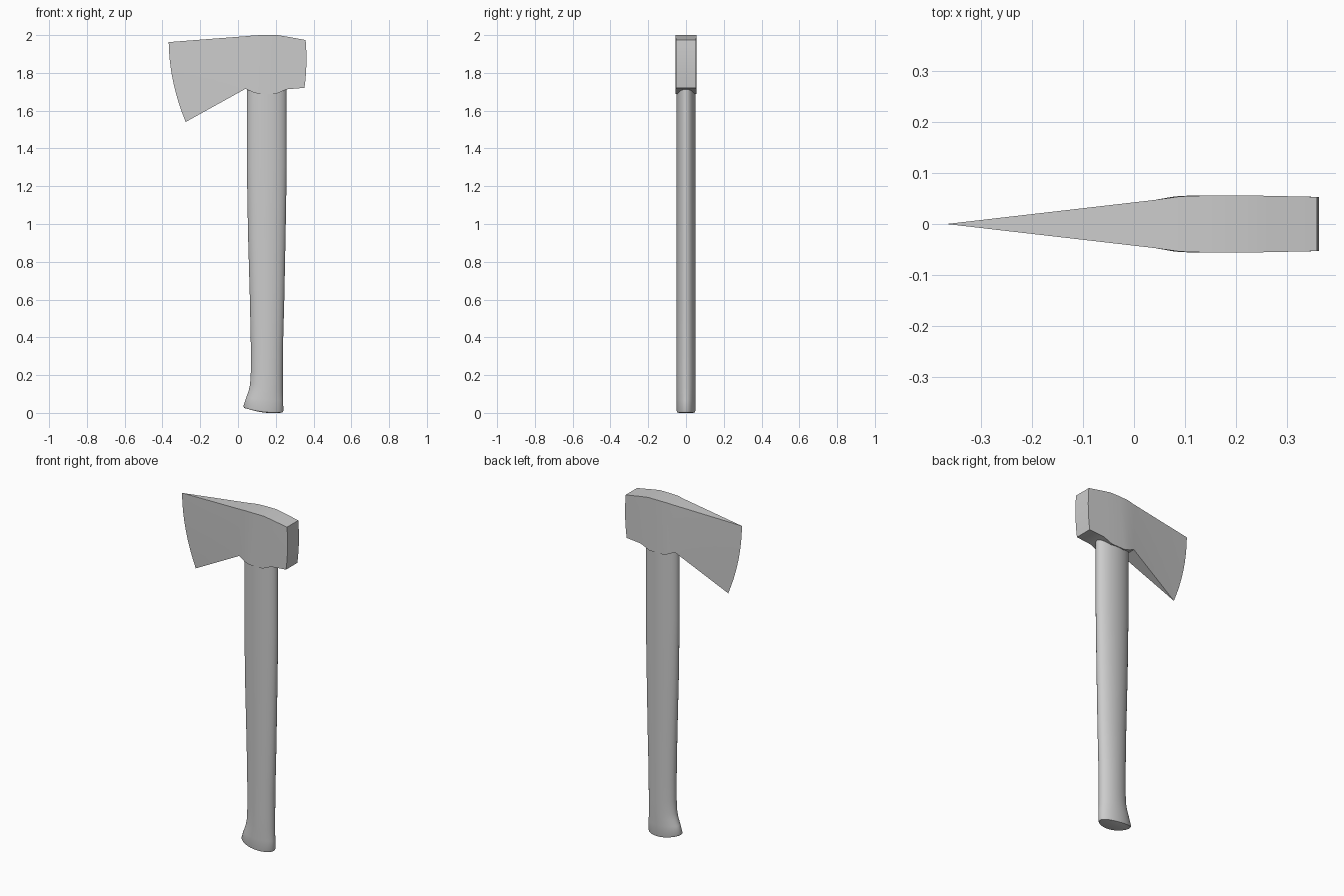
import bpy, bmesh, math

if "Cube" in bpy.data.objects:
    bpy.data.objects.remove(bpy.data.objects["Cube"])


def finish(name, bm, angle):
    bmesh.ops.remove_doubles(bm, verts=bm.verts, dist=0.0002)
    bmesh.ops.recalc_face_normals(bm, faces=bm.faces)
    mesh = bpy.data.meshes.new(name)
    bm.to_mesh(mesh)
    bm.free()
    ob = bpy.data.objects.new(name, mesh)
    bpy.context.collection.objects.link(ob)
    bpy.ops.object.select_all(action='DESELECT')
    bpy.context.view_layer.objects.active = ob
    ob.select_set(True)
    bpy.ops.object.shade_smooth_by_angle(angle=math.radians(angle))
    return ob


def bridge(bm, a, b):
    n = len(a)
    for i in range(n):
        bm.faces.new((a[i], a[(i + 1) % n], b[(i + 1) % n], b[i]))


# Axe head: columns of (top x, top z, bottom x, bottom z, half thickness, bulge)
columns = [
    (-0.367, 1.963, -0.277, 1.540, 0.0, -0.021),
    (0.04, 1.994, 0.04, 1.716, 0.047, 0),
    (0.09, 1.999, 0.08, 1.697, 0.054, 0),
    (0.15, 2.0, 0.115, 1.687, 0.056, 0),
    (0.21, 2.0, 0.20, 1.688, 0.056, 0),
    (0.27, 1.990, 0.257, 1.713, 0.055, 0),
    (0.358, 1.974, 0.352, 1.721, 0.053, 0.007),
]
ROWS = 8
bm = bmesh.new()
loops = []
for xt, zt, xb, zb, h, bulge in columns:
    side = []
    for i in range(ROWS + 1):
        t = i / ROWS
        side.append((xt + (xb - xt) * t + bulge * 4 * t * (1 - t), zt + (zb - zt) * t))
    loops.append([bm.verts.new((x, -h, z)) for x, z in side]
                 + [bm.verts.new((x, h, z)) for x, z in reversed(side)])
for a, b in zip(loops, loops[1:]):
    bridge(bm, a, b)
end = loops[-1]
for i in range(ROWS):
    bm.faces.new((end[i], end[i + 1], end[-2 - i], end[-1 - i]))
bmesh.ops.dissolve_degenerate(bm, dist=0.0001, edges=bm.edges)
finish("axe_head", bm, 30)

# Handle: oval rings of (left x, left z, right x, right z, half depth)
rings = [
    (0.050, 0.022, 0.222, 0.000, 0.040),
    (0.033, 0.026, 0.236, 0.003, 0.048),
    (0.028, 0.035, 0.240, 0.012, 0.050),
    (0.043, 0.080, 0.239, 0.065, 0.050),
    (0.056, 0.115, 0.237, 0.105, 0.050),
    (0.064, 0.150, 0.237, 0.145, 0.050),
    (0.068, 0.220, 0.237, 0.220, 0.050),
    (0.068, 0.350, 0.238, 0.350, 0.050),
    (0.063, 0.600, 0.245, 0.600, 0.050),
    (0.053, 0.950, 0.252, 0.950, 0.051),
    (0.047, 1.300, 0.258, 1.300, 0.051),
    (0.047, 1.740, 0.258, 1.740, 0.051),
]
SIDES = 32
bm = bmesh.new()
loops = []
for xl, zl, xr, zr, h in rings:
    loop = []
    for i in range(SIDES):
        a = 2 * math.pi * i / SIDES
        t = 0.5 + 0.5 * math.cos(a)
        sag = 0.009 * (1 - (2 * t - 1) ** 2) if zl < 0.05 else 0
        loop.append(bm.verts.new((xl + (xr - xl) * t, h * math.sin(a),
                                  max(0, zl + (zr - zl) * t - sag))))
    loops.append(loop)
for a, b in zip(loops, loops[1:]):
    bridge(bm, a, b)
bm.faces.new(loops[0])
bm.faces.new(loops[-1])
finish("handle", bm, 50)
